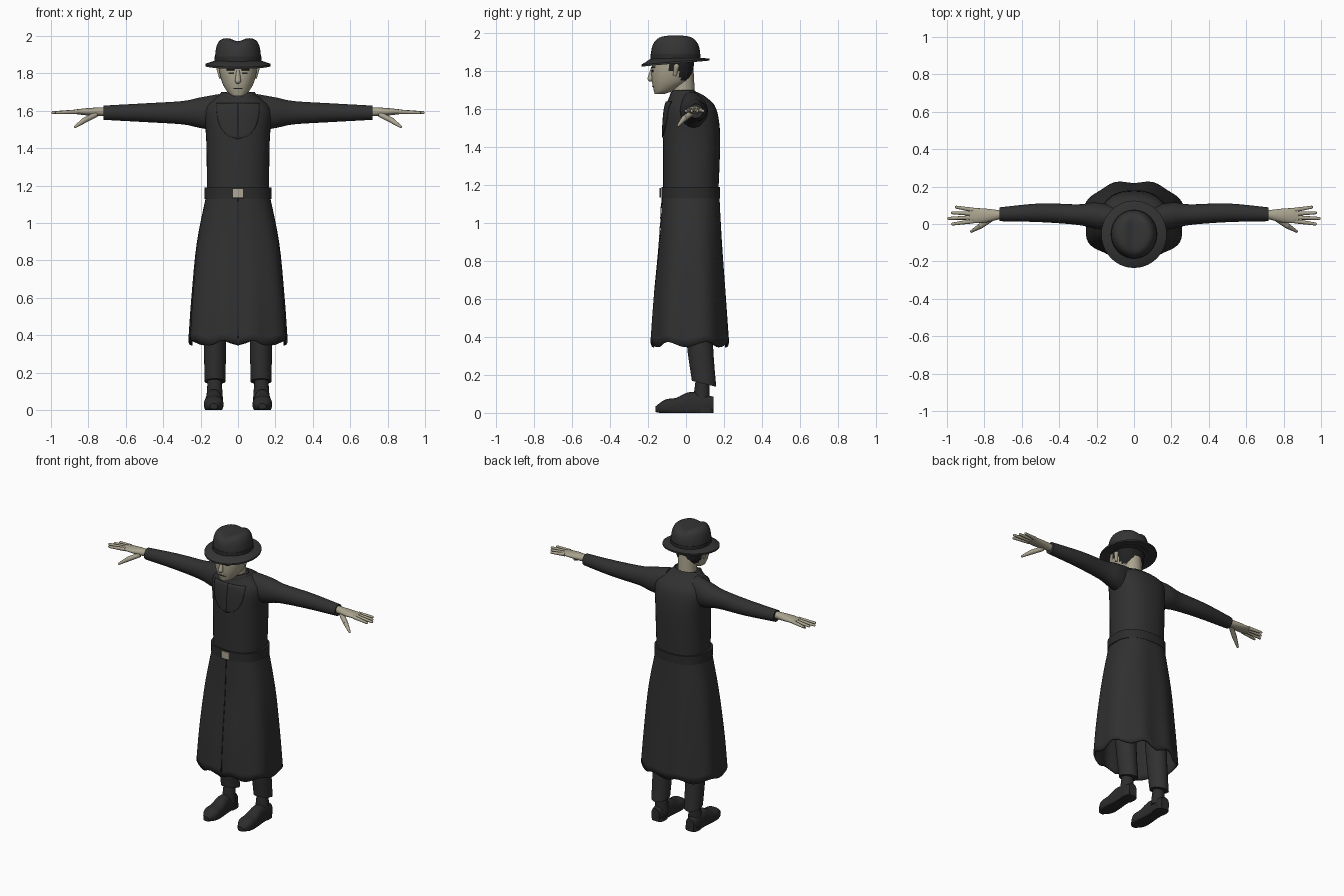
import bpy, bmesh, math
from mathutils import Vector

cube = bpy.data.objects.get("Cube")
if cube:
    bpy.data.objects.remove(cube, do_unlink=True)


def material(name, shade, warmth=0):
    color = (shade, shade * (1 - warmth / 4), shade * (1 - warmth), 1)
    mat = bpy.data.materials.new(name)
    mat.use_nodes = True
    mat.diffuse_color = color
    mat.node_tree.nodes["Principled BSDF"].inputs["Base Color"].default_value = color
    return mat


cloth = material("black cloth", .03)
felt = material("dark felt", .035)
leather = material("black leather", .025)
dark = material("dark hair", .015)
skin = material("pale skin", .4, .32)
brass = material("dull buckle", .42, .3)


def finish(name, bm, mat):
    bmesh.ops.recalc_face_normals(bm, faces=bm.faces)
    mesh = bpy.data.meshes.new(name)
    bm.to_mesh(mesh)
    bm.free()
    mesh.materials.append(mat)
    ob = bpy.data.objects.new(name, mesh)
    bpy.context.collection.objects.link(ob)
    bpy.ops.object.select_all(action="DESELECT")
    ob.select_set(True)
    bpy.context.view_layer.objects.active = ob
    bpy.ops.object.shade_smooth_by_angle(angle=math.radians(50))
    return ob


def thicken(ob, depth, offset=-1):
    mod = ob.modifiers.new("thickness", "SOLIDIFY")
    mod.thickness = depth
    mod.offset = offset


def refine(rings, steps=4):
    """Add rings in between along a Catmull-Rom spline."""
    keys = [Vector(r) for r in rings]
    keys = [keys[0]] + keys + [keys[-1]]
    result = []
    for a, b, c, d in zip(keys, keys[1:], keys[2:], keys[3:]):
        for k in range(steps):
            t = k / steps
            bend = (c - a) * t + (2 * a - 5 * b + 4 * c - d) * t ** 2
            result.append(b + (bend + (3 * b - a - 3 * c + d) * t ** 3) / 2)
    return result + [keys[-1]]


def loft(name, rings, mat, axis="z", middle=0, power=2, side=1,
         warp=None, cap=True, curved=True, seg=40):
    """Skin superellipses given as (position, centre, radius a, radius b)."""
    place = {"x": lambda p, a, b: (p, b, a), "y": lambda p, a, b: (a, p, b),
             "z": lambda p, a, b: (a, b, p)}[axis]
    bm = bmesh.new()
    loops = []
    for p, centre, ra, rb in (refine(rings) if curved else rings):
        loop = []
        for i in range(seg):
            c, s = math.cos(math.tau * i / seg), math.sin(math.tau * i / seg)
            a = middle + ra * math.copysign(abs(c) ** (2 / power), c)
            b = centre + rb * math.copysign(abs(s) ** (2 / power), s)
            co = Vector(place(p, a, b))
            if warp:
                warp(co)
            co.x *= side
            loop.append(bm.verts.new(co))
        loops.append(loop)
    for low, high in zip(loops, loops[1:]):
        for i in range(seg):
            bm.faces.new((low[i - 1], low[i], high[i], high[i - 1]))
    if cap:
        bm.faces.new(loops[0])
        bm.faces.new(loops[-1])
    return finish(name, bm, mat)


def limb(name, start, end, r_start, r_end, mat, side=1):
    """Straight taper with a rounded end."""
    start, end = (Vector((x * side, y, z)) for x, y, z in (start, end))
    span = end - start
    bm = bmesh.new()
    cone = bmesh.ops.create_cone(bm, segments=16, radius1=r_start, radius2=r_end,
                                 depth=span.length, cap_ends=True)["verts"]
    bmesh.ops.rotate(bm, verts=cone, matrix=span.to_track_quat("Z", "Y").to_matrix())
    bmesh.ops.translate(bm, verts=cone, vec=(start + end) / 2)
    ball = bmesh.ops.create_icosphere(bm, subdivisions=2, radius=r_end)["verts"]
    bmesh.ops.translate(bm, verts=ball, vec=end)
    return finish(name, bm, mat)


def panel(name, top, bottom, inner, outer, mat, target, lift, width=lambda t: 1):
    """Thin plate laid on the front of the target."""
    n = 12
    bm = bmesh.new()
    grid = []
    for i in range(n + 1):
        t = i / n
        reach = (outer - inner) * width(t)
        grid.append([bm.verts.new((inner + reach * j / n, -1, top + (bottom - top) * t))
                     for j in range(n + 1)])
    for a, b in zip(grid, grid[1:]):
        for j in range(n):
            bm.faces.new((a[j], a[j + 1], b[j + 1], b[j]))
    ob = finish(name, bm, mat)
    wrap = ob.modifiers.new("lay on", "SHRINKWRAP")
    wrap.target = target
    wrap.wrap_method = "PROJECT"
    wrap.use_project_y = True
    wrap.offset = lift
    thicken(ob, lift, 0)


# Coat body
torso = loft("coat_body", [(1.15, .025, .165, .145), (1.45, .03, .17, .15),
                           (1.6, .025, .18, .135), (1.66, .01, .13, .1),
                           (1.69, -.01, .09, .07)], cloth, power=2.4)


# Coat skirt, with folds growing towards a wavy hem
def folds(co):
    t = (1.19 - co.z) / .83
    wave = math.cos(8 * math.atan2(co.y, co.x))
    co.x *= 1 - .03 * t * wave
    co.y *= 1 - .03 * t * wave
    co.z -= .014 * wave * t ** 8


skirt = loft("coat_skirt", [(1.17, .025, .165, .15), (.9, .025, .22, .165),
                            (.6, .02, .25, .19), (.36, .02, .265, .205)],
             cloth, power=2.5, warp=folds, cap=False, seg=64)
thicken(skirt, .012)
panel("front_seam", 1.13, .38, -.003, .003, dark, skirt, .003)

# Belt and buckle
belt = loft("belt", [(z, .025, .18, .155) for z in (1.13, 1.19)], leather, power=2.4)
panel("buckle", 1.185, 1.135, -.03, .03, brass, belt, .006)


# Standing collar, open at the front
def collar_dip(co):
    co.z -= max(0, -co.y - .04) * max(0, .7 - 10 * abs(co.x))


collar = loft("collar", [(1.64, -.005, .125, .1), (1.7, -.02, .09, .065)],
              cloth, warp=collar_dip, cap=False)
thicken(collar, .008)

# Neck and head, with hair over the back and the temples
limb("neck", (0, -.01, 1.62), (0, -.02, 1.8), .06, .06, skin)
head = loft("head", [(1.68, -.14, .03, .025), (1.7, -.115, .055, .055),
                     (1.75, -.08, .085, .1), (1.82, -.07, .1, .11),
                     (1.9, -.06, .095, .105)], skin, power=2.2)
head.data.materials.append(dark)
for face in head.data.polygons:
    c = face.center
    if c.z > 1.75 and c.y > -.035 or c.z > 1.8 and c.y > -.095:
        face.material_index = 1

# Face details
limb("nose", (0, -.175, 1.82), (0, -.187, 1.76), .008, .016, skin)
panel("mouth", 1.722, 1.717, -.025, .025, dark, head, .002)
for s, label in ((1, "left"), (-1, "right")):
    panel(label + "_eye", 1.805, 1.797, s * .025, s * .05, dark, head, .002)
    panel(label + "_eyebrow", 1.825, 1.817, s * .02, s * .06, dark, head, .003)
    limb(label + "_ear", (.093, -.06, 1.775), (.1, -.05, 1.825), .008, .015, skin, s)


# Hat: brim drooping at the front, domed crown with a lengthwise crease
def droop(co):
    reach = max(0, math.hypot(co.x, co.y + .055) - .12)
    co.z += 1.5 * reach * (co.y + .055)


def crease(co):
    co.z -= .2 * max(0, co.z - 1.9) * math.exp(-(co.x / .035) ** 2)


loft("hat_brim", [(1.87, -.055, .12, .125), (1.85, -.055, .175, .18),
                  (1.84, -.055, .175, .18), (1.855, -.055, .1, .1)],
     felt, warp=droop, curved=False)
dome = []
for i in range(16):
    angle = math.pi / 2 * i / 15.5
    shrink = math.cos(angle) ** .35
    dome.append((1.85 + .14 * math.sin(angle) ** .7, -.055, .123 * shrink, .13 * shrink))
# Extra rings carry the crease across the top
z, centre, ra, rb = dome[-1]
dome += [(z, centre, ra * k, rb * k) for k in (.7, .4, .1)]
loft("hat_crown", dome, felt, warp=crease, curved=False)
loft("hat_band", [(z, -.055, .125, .132) for z in (1.86, 1.89)], leather)


def ground(co):
    co.z = max(0, co.z)


def slant_cuff(co):
    co.z += 1.5 * max(0, .3 - co.z) * (.15 - co.y)


def lapel_curve(t):
    return max(.03, math.sqrt(1 - t ** 2.6))


for s, label in ((1, "left"), (-1, "right")):
    # Rounded lapel
    panel(label + "_lapel", 1.64, 1.45, 0, s * .115, cloth, torso, .005, lapel_curve)
    # Sleeve
    loft(label + "_sleeve", [(.1, .03, .1, .07), (.21, .045, .08, .07), (.3, .05, .062, .055),
                             (.5, .06, .05, .05), (.72, .052, .038, .037)],
         cloth, axis="x", middle=1.59, side=s)
    # Hand
    loft(label + "_palm", [(.71, .05, .024, .022), (.8, .045, .02, .038),
                           (.88, .045, .011, .04)], skin, axis="x", middle=1.595, side=s)
    for i, finger in enumerate(("index", "middle", "ring", "little")):
        limb(f"{label}_{finger}_finger", (.86, .015 + .02 * i, 1.595),
             (.99 - .02 * abs(i - 1), .03 * i, 1.59), .012, .008, skin, s)
    limb(label + "_thumb", (.76, .03, 1.58), (.82, -.01, 1.55), .015, .015, skin, s)
    limb(label + "_thumb_tip", (.82, -.01, 1.55), (.87, -.04, 1.515), .015, .007, skin, s)
    # Trouser leg, ankle and shoe
    loft(label + "_trouser_leg", [(.14, .095, .056, .064), (.4, .07, .06, .07),
                                  (1, .03, .07, .09)],
         cloth, middle=.123, side=s, warp=slant_cuff)
    limb(label + "_ankle", (.125, .08, .05), (.125, .09, .22), .045, .033, leather, s)
    loft(label + "_shoe", [(-.16, .02, .02, .015), (-.11, .03, .05, .04), (-.05, .03, .05, .05),
                           (.02, .04, .043, .07), (.1, .04, .04, .055), (.145, .04, .03, .045)],
         leather, axis="y", middle=.13, side=s, warp=ground, power=2.5)
    loft(label + "_heel", [(z, .1, .043, .046) for z in (0, .025)],
         leather, middle=.128, side=s, power=3)
